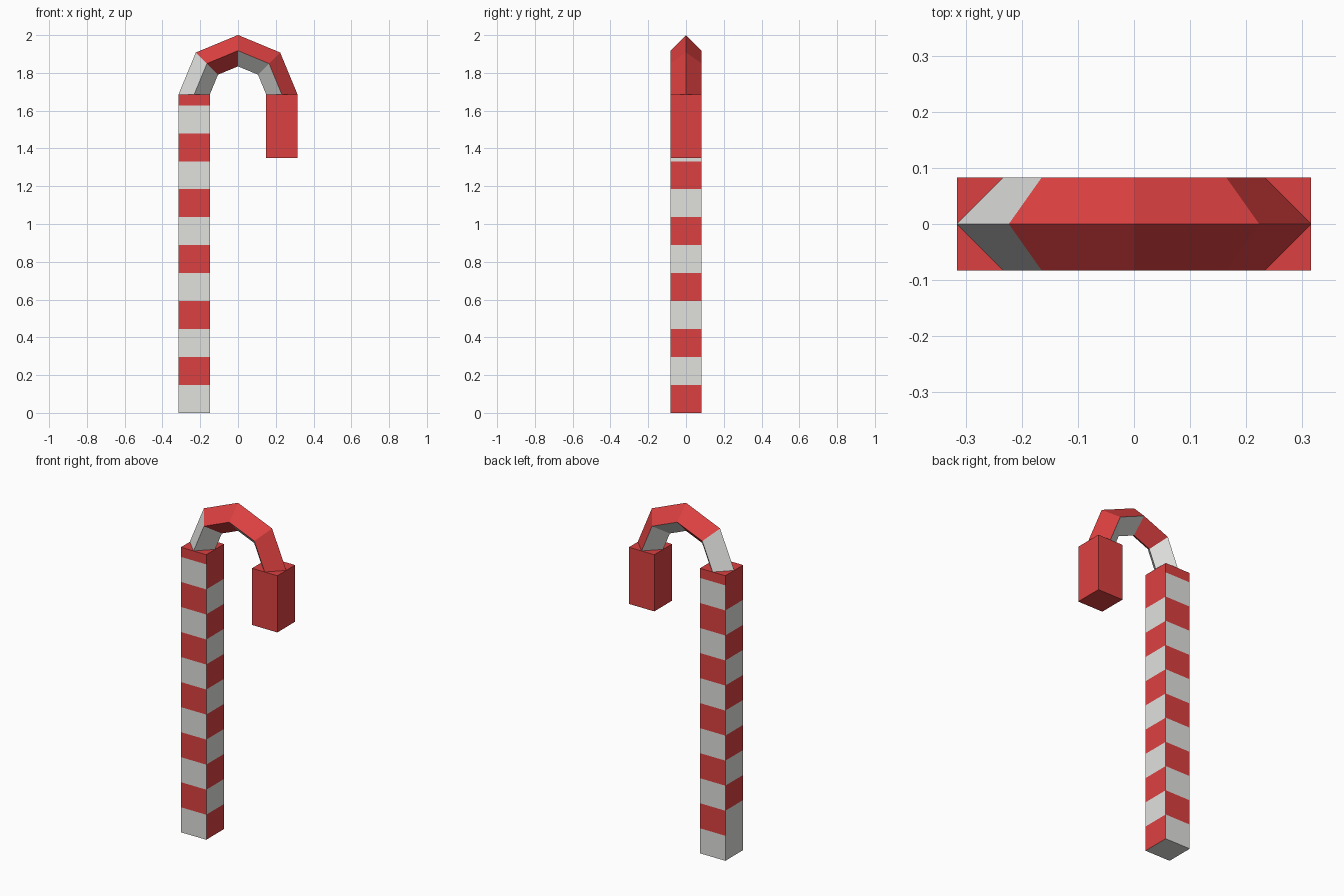
import bpy, bmesh, math
from mathutils import Vector

if "Cube" in bpy.data.objects:
    bpy.data.objects.remove(bpy.data.objects["Cube"], do_unlink=True)

WIDTH, RADIUS, SHAFT_TOP, BAND = 0.166, 0.2325, 1.685, 0.148
WHITE, RED = 0, 1


def material(name, color):
    mat = bpy.data.materials.new(name)
    mat.use_nodes = True
    mat.diffuse_color = color
    mat.node_tree.nodes["Principled BSDF"].inputs["Base Color"].default_value = color
    return mat


MATERIALS = [material("candy_white", (0.75, 0.75, 0.73, 1)),
             material("candy_red", (0.72, 0.051, 0.051, 1))]


def finish(bm, name):
    bmesh.ops.recalc_face_normals(bm, faces=bm.faces)
    mesh = bpy.data.meshes.new(name)
    bm.to_mesh(mesh)
    bm.free()
    for mat in MATERIALS:
        mesh.materials.append(mat)
    obj = bpy.data.objects.new(name, mesh)
    bpy.context.collection.objects.link(obj)
    return obj


def box(x, low, high):
    bm = bmesh.new()
    bmesh.ops.create_cube(bm, size=1)
    for v in bm.verts:
        v.co = Vector((x + v.co.x * WIDTH, v.co.y * WIDTH,
                       high if v.co.z > 0 else low))
    return bm


# Shaft: cut into bands, colours swapped between front/back and the sides
bm = box(-RADIUS, 0, SHAFT_TOP)
bands = int(SHAFT_TOP / BAND)
for i in range(1, bands + 1):
    bmesh.ops.bisect_plane(bm, geom=bm.verts[:] + bm.edges[:] + bm.faces[:],
                           plane_co=(0, 0, i * BAND), plane_no=(0, 0, 1))
bm.normal_update()
for f in bm.faces:
    n, band = f.normal, int(f.calc_center_median().z / BAND)
    if abs(n.z) > 0.5:
        f.material_index = RED if n.z > 0 else WHITE
    elif band == bands:
        f.material_index = RED
    elif n.x < -0.5 and band == 0:
        f.material_index = WHITE
    else:
        f.material_index = (band + (abs(n.x) > 0.5)) % 2
finish(bm, "shaft")

# Hook end: plain red block
bm = box(RADIUS, 1.35, SHAFT_TOP)
for f in bm.faces:
    f.material_index = RED
finish(bm, "hook_end")

# Arch: diamond section swept over a half circle in four segments
SEGMENTS = 4
OUTER_COLOURS = [WHITE, RED, RED, RED]
INNER_COLOURS = [WHITE, RED, WHITE, WHITE]
half = WIDTH / 2
bm = bmesh.new()
rings = []
for i in range(SEGMENTS + 1):
    a = math.pi * (1 - i / SEGMENTS)
    rings.append([bm.verts.new(((RADIUS + dr) * math.cos(a), y,
                                SHAFT_TOP + (RADIUS + dr) * math.sin(a)))
                  for dr, y in ((half, 0), (0, half), (-half, 0), (0, -half))])
for i in range(SEGMENTS):
    for j in range(4):
        k = (j + 1) % 4
        f = bm.faces.new((rings[i][j], rings[i][k], rings[i + 1][k], rings[i + 1][j]))
        f.material_index = (OUTER_COLOURS if j in (0, 3) else INNER_COLOURS)[i]
finish(bm, "arch")
